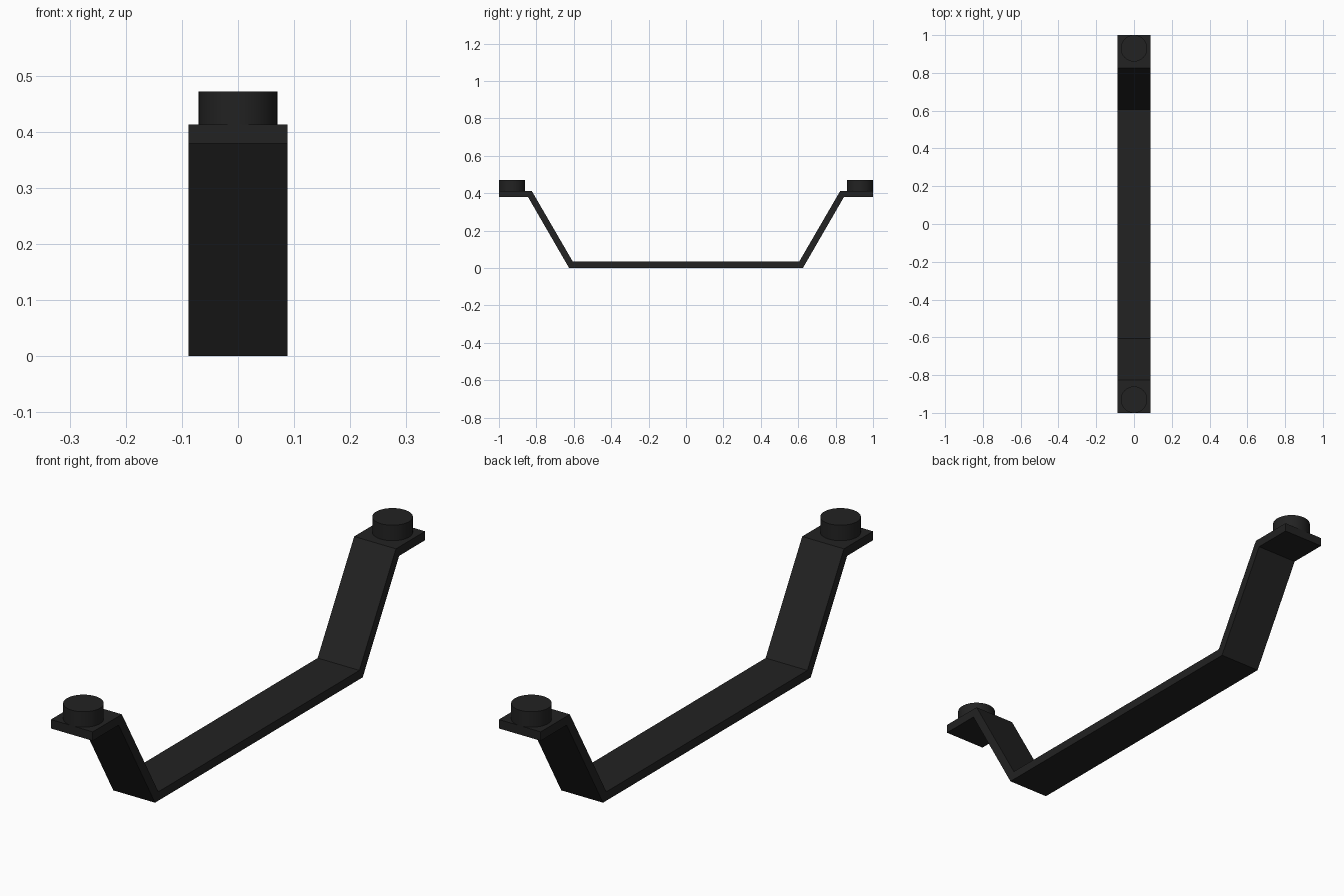
import bpy
import bmesh
import math

cube = bpy.data.objects.get("Cube")
if cube:
    bpy.data.objects.remove(cube, do_unlink=True)

WIDTH = 0.176
PEG_RADIUS = 0.07

black = bpy.data.materials.new("matte_black")
black.use_nodes = True
colour = (0.016, 0.016, 0.016, 1)
black.diffuse_color = colour
black.node_tree.nodes["Principled BSDF"].inputs["Base Color"].default_value = colour

# Bent strap: matching upper and lower bend lines, mirrored front to back
upper_half = [(0.605, 0.034), (0.825, 0.413), (1.0, 0.413)]
lower_half = [(0.625, 0.0), (0.844, 0.379), (1.0, 0.379)]


def mirrored(half):
    return [(-y, z) for y, z in reversed(half)] + half


bm = bmesh.new()
rings = []
for (yu, zu), (yl, zl) in zip(mirrored(upper_half), mirrored(lower_half)):
    corners = [(-WIDTH / 2, yl, zl), (WIDTH / 2, yl, zl),
               (WIDTH / 2, yu, zu), (-WIDTH / 2, yu, zu)]
    rings.append([bm.verts.new(c) for c in corners])
for a, b in zip(rings, rings[1:]):
    for i in range(4):
        j = (i + 1) % 4
        bm.faces.new((a[i], a[j], b[j], b[i]))
bm.faces.new(rings[0])
bm.faces.new(rings[-1])
bmesh.ops.recalc_face_normals(bm, faces=bm.faces)
mesh = bpy.data.meshes.new("bent_strap")
bm.to_mesh(mesh)
bm.free()
strap = bpy.data.objects.new("bent_strap", mesh)
strap.data.materials.append(black)
bpy.context.collection.objects.link(strap)

# Round pegs standing on the end tabs
for name, side in (("front_peg", -1), ("back_peg", 1)):
    bottom, top = 0.405, 0.472
    bpy.ops.mesh.primitive_cylinder_add(
        vertices=64, radius=PEG_RADIUS, depth=top - bottom,
        location=(0, side * (1 - PEG_RADIUS), (bottom + top) / 2))
    peg = bpy.context.object
    peg.name = name
    peg.data.materials.append(black)
    bpy.ops.object.shade_smooth_by_angle(angle=math.radians(30))
